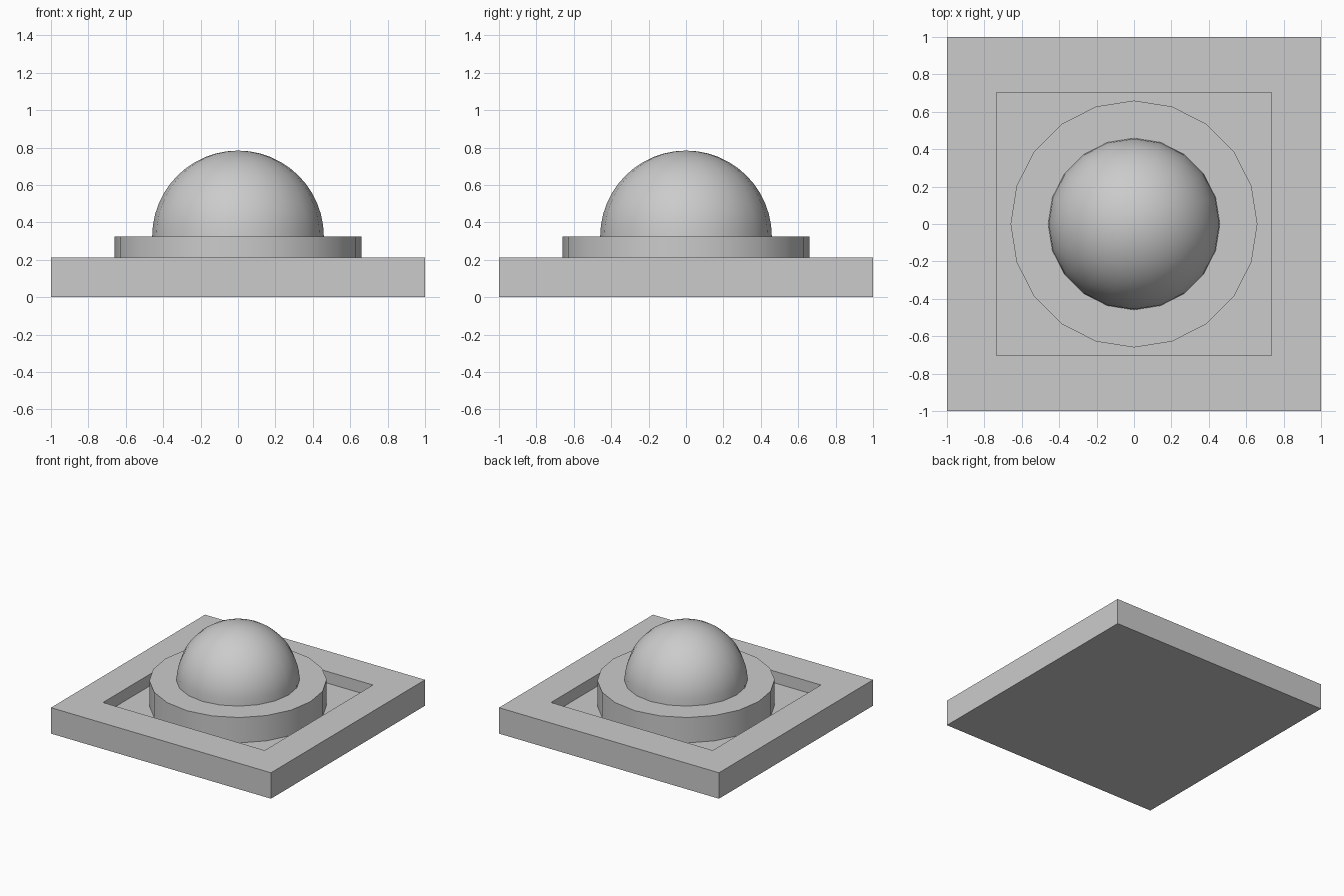
import bpy, bmesh, math

if "Cube" in bpy.data.objects:
    bpy.data.objects.remove(bpy.data.objects["Cube"])

SIDES = 20
BASE_TOP, FLOOR, DISC_TOP = 0.213, 0.117, 0.325


def make_object(name, bm, smooth=False):
    bmesh.ops.recalc_face_normals(bm, faces=bm.faces)
    mesh = bpy.data.meshes.new(name)
    bm.to_mesh(mesh)
    bm.free()
    obj = bpy.data.objects.new(name, mesh)
    bpy.context.collection.objects.link(obj)
    if smooth:
        bpy.ops.object.select_all(action='DESELECT')
        obj.select_set(True)
        bpy.context.view_layer.objects.active = obj
        bpy.ops.object.shade_smooth_by_angle(angle=math.radians(30))
    return obj


def skin(rings, cap_start=False, cap_end=False):
    """Join equal-sized closed rings of points with quads."""
    bm = bmesh.new()
    loops = [[bm.verts.new(p) for p in ring] for ring in rings]
    for a, b in zip(loops, loops[1:]):
        for i in range(len(a)):
            j = (i + 1) % len(a)
            bm.faces.new((a[i], a[j], b[j], b[i]))
    if cap_start:
        bm.faces.new(loops[0])
    if cap_end:
        bm.faces.new(loops[-1])
    return bm


def rectangle(x, y, z):
    return [(-x, -y, z), (x, -y, z), (x, y, z), (-x, y, z)]


def circle(r, z):
    return [(r * math.cos(math.tau * i / SIDES), r * math.sin(math.tau * i / SIDES), z)
            for i in range(SIDES)]


# Square base plate with a rectangular recess
make_object("base_plate", skin([
    rectangle(1, 1, 0), rectangle(1, 1, BASE_TOP),
    rectangle(0.735, 0.703, BASE_TOP), rectangle(0.735, 0.703, FLOOR)], True, True))

# Round collar standing in the recess
make_object("round_collar", skin([circle(0.66, FLOOR), circle(0.66, DISC_TOP)], True, True), True)

# Half-sphere dome resting on the collar
bm = bmesh.new()
bmesh.ops.create_uvsphere(bm, u_segments=SIDES, v_segments=24, radius=0.459)
bmesh.ops.delete(bm, geom=[v for v in bm.verts if v.co.z < -0.001], context='VERTS')
bmesh.ops.translate(bm, verts=bm.verts, vec=(0, 0, DISC_TOP))
make_object("dome", bm, True)
